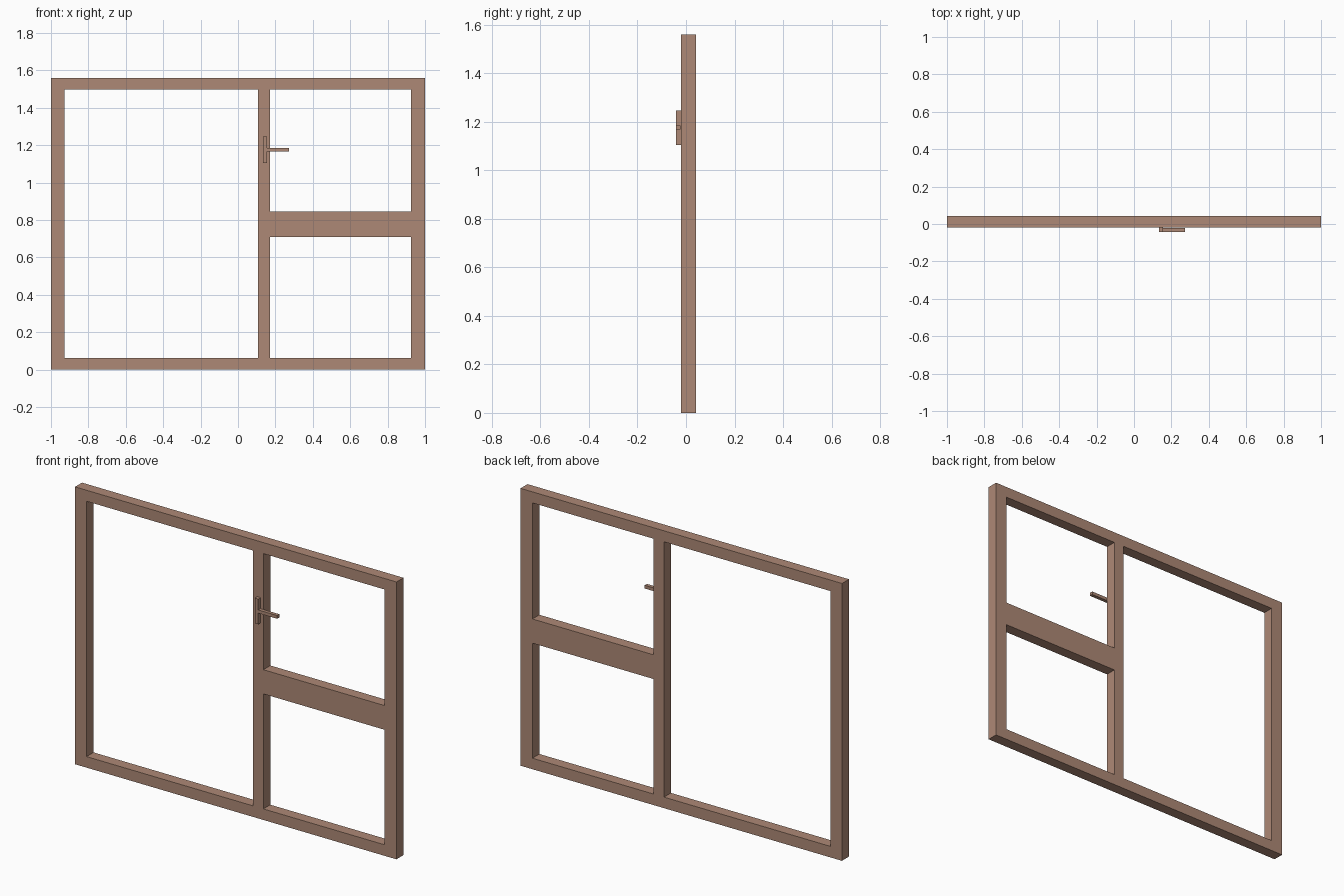
import bpy

if "Cube" in bpy.data.objects:
    bpy.data.objects.remove(bpy.data.objects["Cube"])

wood = bpy.data.materials.new("brown_paint")
wood.diffuse_color = (0.42, 0.25, 0.18, 1)
wood.use_nodes = True
wood.node_tree.nodes["Principled BSDF"].inputs["Base Color"].default_value = wood.diffuse_color


def box(name, x, y, z):
    """Box from (min, max) ranges on each axis."""
    bpy.ops.mesh.primitive_cube_add(size=1)
    ob = bpy.context.object
    ob.name = name
    for v in ob.data.vertices:
        v.co = [r[0] if c < 0 else r[1] for c, r in zip(v.co, (x, y, z))]
    ob.data.materials.append(wood)
    return ob


H = 1.56
DEPTH = (-0.02, 0.042)
L, M0, M1, R = -0.928, 0.107, 0.172, 0.926   # opening edges along x
BOTTOM, TOP = 0.062, 1.498                   # opening edges along z

# outer frame
box("left_stile", (-1, L), DEPTH, (0, H))
box("right_stile", (R, 1), DEPTH, (0, H))
box("bottom_rail", (L, R), DEPTH, (0, BOTTOM))
box("top_rail", (L, R), DEPTH, (TOP, H))

# dividers
box("mullion", (M0, M1), DEPTH, (BOTTOM, TOP))
box("middle_rail", (M1, R), DEPTH, (0.709, 0.845))

# window handle
box("handle_plate", (0.134, 0.155), (-0.042, -0.02), (1.104, 1.246))
box("handle_lever", (0.155, 0.273), (-0.042, -0.022), (1.167, 1.185))
